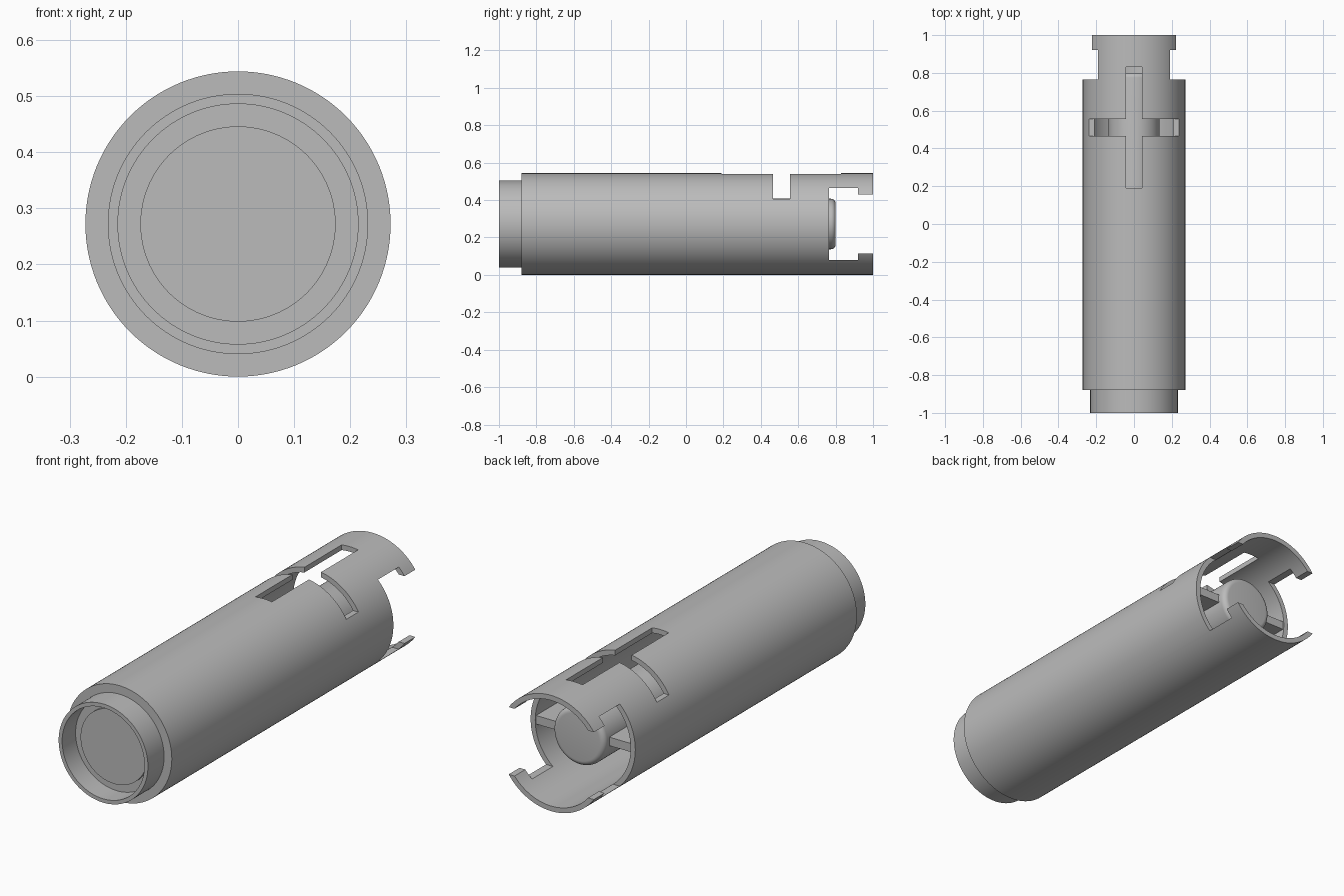
import bpy, bmesh, math
from mathutils import Vector, Matrix

cube = bpy.data.objects.get("Cube")
if cube:
    bpy.data.objects.remove(cube, do_unlink=True)

AXIS_Z = 0.272
RADIUS = 0.272

grey = bpy.data.materials.new("plain grey")
grey.use_nodes = True
colour = (0.5, 0.5, 0.5, 1)
grey.diffuse_color = colour
grey.node_tree.nodes["Principled BSDF"].inputs["Base Color"].default_value = colour


def finish(name, bm):
    bmesh.ops.recalc_face_normals(bm, faces=bm.faces)
    mesh = bpy.data.meshes.new(name)
    bm.to_mesh(mesh)
    bm.free()
    obj = bpy.data.objects.new(name, mesh)
    bpy.context.collection.objects.link(obj)
    mesh.materials.append(grey)
    return obj


def lathe(name, profile, steps=128):
    """Revolve (radius, y) points about the long axis."""
    bm = bmesh.new()
    verts = [bm.verts.new((r, y, AXIS_Z)) for r, y in profile]
    edges = [bm.edges.new(pair) for pair in zip(verts, verts[1:])]
    bmesh.ops.spin(bm, geom=verts + edges, cent=(0, 0, AXIS_Z), axis=(0, 1, 0),
                   angle=math.tau, steps=steps)
    bmesh.ops.remove_doubles(bm, verts=bm.verts, dist=0.0001)
    return finish(name, bm)


def box(name, low, high):
    low, high = Vector(low), Vector(high)
    bm = bmesh.new()
    bmesh.ops.create_cube(bm, size=1, matrix=Matrix.Translation((low + high) / 2)
                          @ Matrix.Diagonal((*(high - low), 1)))
    return finish(name, bm)


def smooth(obj):
    bpy.ops.object.select_all(action='DESELECT')
    obj.select_set(True)
    bpy.context.view_layer.objects.active = obj
    bpy.ops.object.shade_smooth_by_angle(angle=math.radians(30))


# Hollow casing with a stepped, recessed front collar
casing = lathe("casing", [
    (0, -0.92), (0.174, -0.92), (0.174, -0.90), (0.214, -0.90),
    (0.214, -1), (0.232, -1), (0.232, -0.88), (RADIUS, -0.88),
    (RADIUS, 1), (0.248, 1), (0.248, -0.86), (0, -0.86)])

# Openings: cross-shaped slot on top, stepped notches through both rear sides
cutters = [
    box("long_slot_cutter", (-0.043, 0.19, 0.42), (0.043, 0.83, 0.7)),
    box("cross_slot_cutter", (-0.5, 0.465, 0.405), (0.5, 0.555, 0.7)),
    box("side_notch_cutter", (-0.5, 0.765, 0.079), (0.5, 0.92, 0.465)),
    box("rear_mouth_cutter", (-0.5, 0.9, 0.114), (0.5, 1.1, 0.43)),
]
for cutter in cutters:
    cutter.hide_render = True
    cutter.hide_viewport = True
    cut = casing.modifiers.new(cutter.name, 'BOOLEAN')
    cut.operation = 'DIFFERENCE'
    cut.solver = 'EXACT'
    cut.object = cutter

# Bake the cuts so that the edges can be shaded
depsgraph = bpy.context.evaluated_depsgraph_get()
cut_mesh = bpy.data.meshes.new_from_object(casing.evaluated_get(depsgraph))
casing.modifiers.clear()
casing.data = cut_mesh
for cutter in cutters:
    bpy.data.objects.remove(cutter, do_unlink=True)
smooth(casing)

# Inner core with a rounded rear rim
CORE, REAR, ROUND = 0.135, 0.80, 0.025
rim = [(CORE - ROUND + ROUND * math.cos(a), REAR - ROUND + ROUND * math.sin(a))
       for a in (i * math.pi / 12 for i in range(7))]
core = lathe("inner_core", [(0, -0.86), (CORE, -0.86)] + rim + [(0, REAR)], 96)
smooth(core)

# Spokes holding the core inside the casing
for side, name in ((1, "left_spoke"), (-1, "right_spoke")):
    xs = sorted((side * 0.12, side * 0.255))
    box(name, (xs[0], 0.6, AXIS_Z - 0.02), (xs[1], 0.76, AXIS_Z + 0.02))
